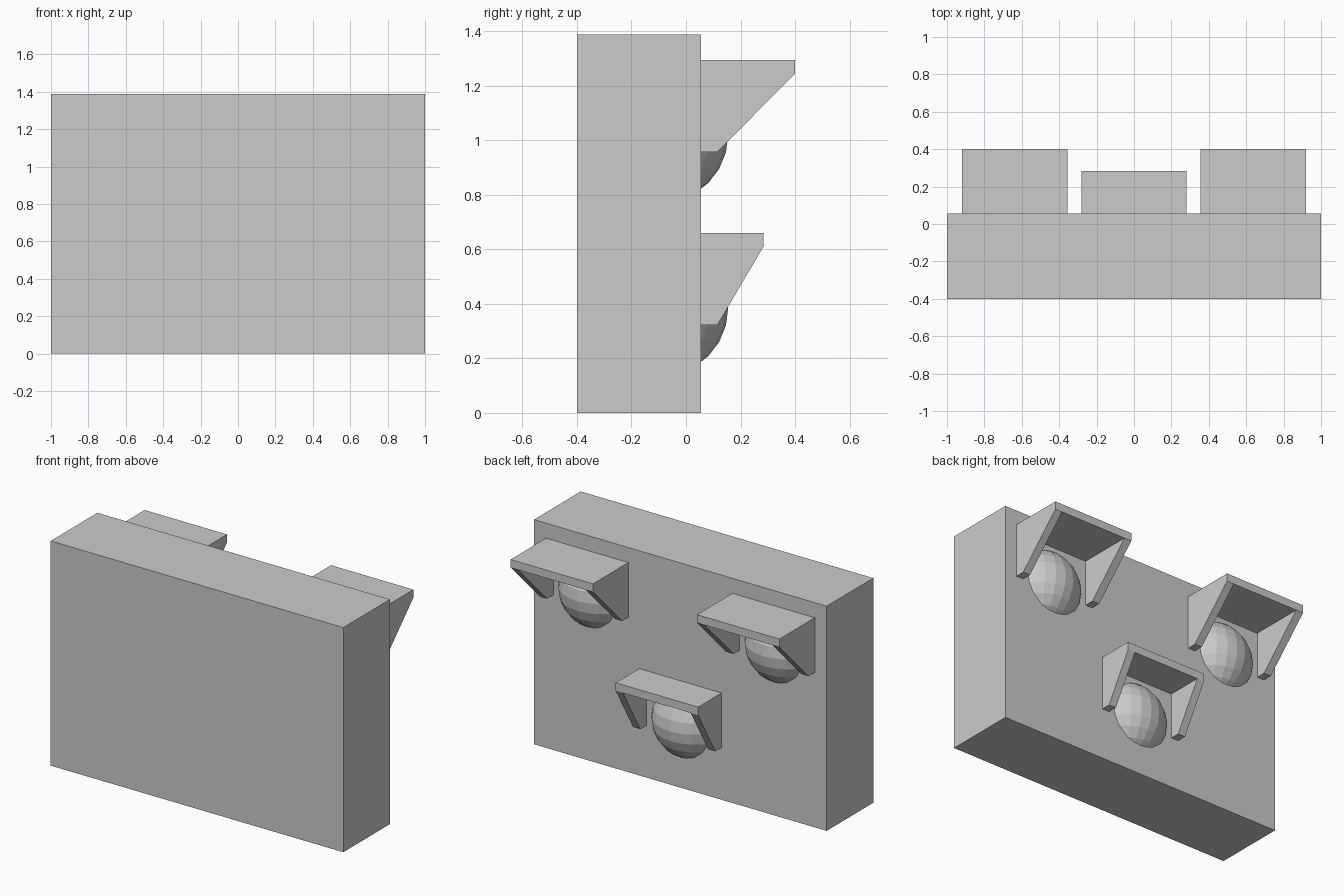
import bpy, bmesh

if "Cube" in bpy.data.objects:
    bpy.data.objects.remove(bpy.data.objects["Cube"])

WALL = 0.055     # y of the lamp-side face
T = 0.05         # hood sheet thickness


def finish(bm, name):
    bmesh.ops.recalc_face_normals(bm, faces=bm.faces)
    mesh = bpy.data.meshes.new(name)
    bm.to_mesh(mesh)
    bm.free()
    ob = bpy.data.objects.new(name, mesh)
    bpy.context.collection.objects.link(ob)
    return ob


def block(name, lo, hi):
    bm = bmesh.new()
    bmesh.ops.create_cube(bm, size=1)
    for v in bm.verts:
        v.co = [l + (c + 0.5) * (h - l) for c, l, h in zip(v.co, lo, hi)]
    return finish(bm, name)


def hood(name, x, bottom, top, front, w=0.2815):
    # U-shaped section; the front ends slope back from the lip to the cheek feet
    lip, i = top - T, w - T
    section = [(-w, bottom), (-w, lip), (-w, top), (w, top), (w, lip),
               (w, bottom), (i, bottom), (i, lip), (-i, lip), (-i, bottom)]
    bm = bmesh.new()
    back = [bm.verts.new((x + px, WALL, z)) for px, z in section]
    fore = [bm.verts.new((x + px, WALL + 0.06 if z == bottom else front, z))
            for px, z in section]
    bm.faces.new(back)
    for k in range(10):
        n = (k + 1) % 10
        bm.faces.new((back[k], back[n], fore[n], fore[k]))
    for ids in ((1, 2, 3, 4, 7, 8), (0, 1, 8, 9), (4, 5, 6, 7)):
        bm.faces.new([fore[k] for k in ids])
    return finish(bm, name)


def lens(name, x, z):
    # Faceted ball sunk into the block so only a shallow dome shows
    bm = bmesh.new()
    bmesh.ops.create_uvsphere(bm, u_segments=24, v_segments=12, radius=0.25)
    bmesh.ops.translate(bm, verts=bm.verts, vec=(x, -0.095, z))
    return finish(bm, name)


# Housing
block("housing", (-1, -0.4, 0), (1, WALL, 1.388))

# Two upper lamps and one lower lamp, each a lens under a hood
for label, x, bottom, top, front in (("upper_left", -0.637, 0.957, 1.295, 0.4),
                                     ("upper_right", 0.637, 0.957, 1.295, 0.4),
                                     ("lower", 0, 0.322, 0.66, 0.284)):
    hood(label + "_hood", x, bottom, top, front)
    lens(label + "_lens", x, bottom + 0.063)
